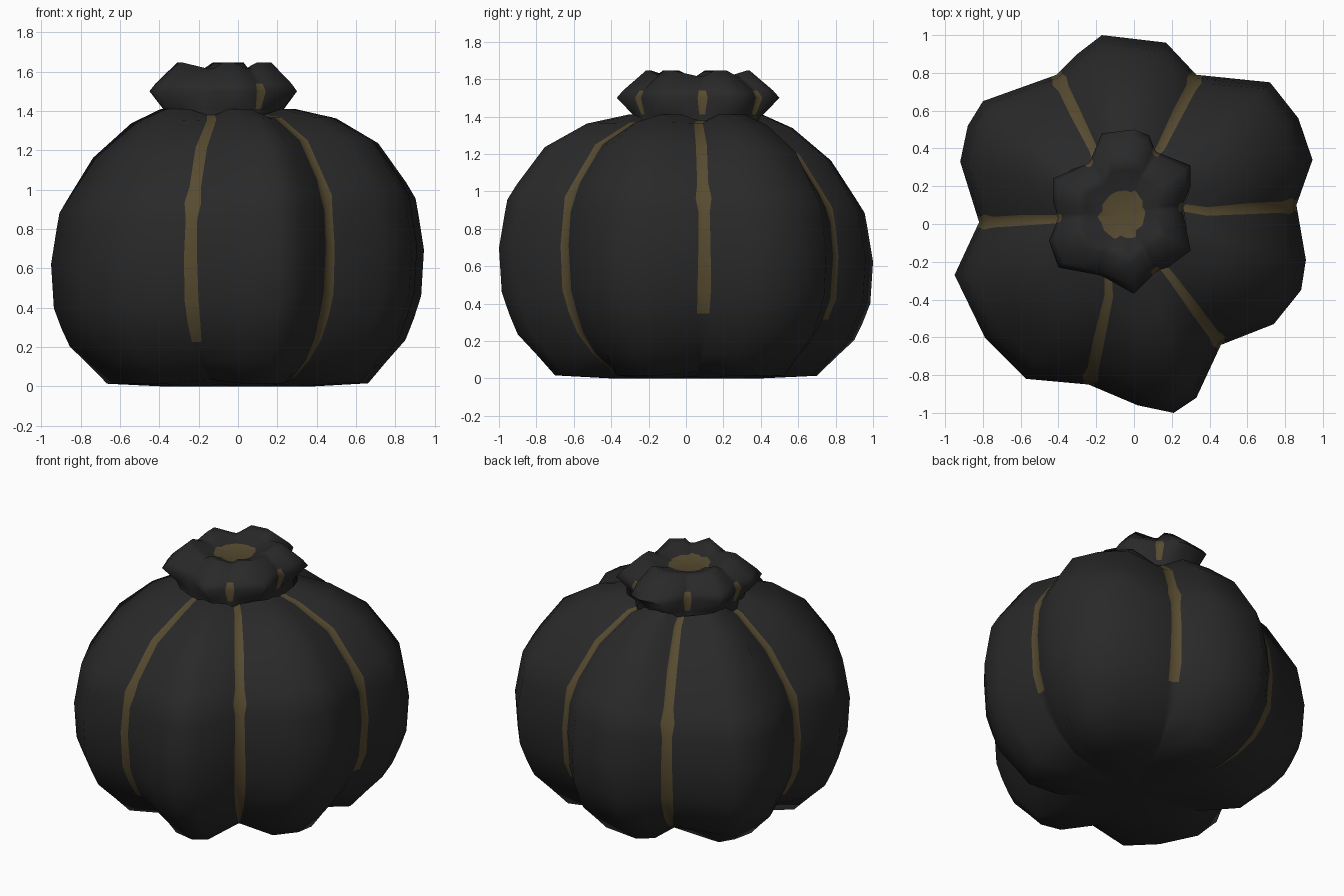
import bpy, bmesh, math
from mathutils import Vector

if "Cube" in bpy.data.objects:
    bpy.data.objects.remove(bpy.data.objects["Cube"])


def material(name, rgb):
    m = bpy.data.materials.new(name)
    m.diffuse_color = (*rgb, 1)
    m.use_nodes = True
    m.node_tree.nodes["Principled BSDF"].inputs["Base Color"].default_value = m.diffuse_color
    return m


CLOTH = material("charcoal", (0.022, 0.022, 0.022))
TRIM = material("dull brown", (0.095, 0.07, 0.03))


def loft(name, outline, creases, starts, end, rings, centre, width, tilt, cap_low, cap_top, cap_mat):
    """Stack scaled copies of a lobed outline; creases carry a narrow trim strip.
    rings: (z, lobe scale, crease scale, crease z offset, strip width factor, dx, dy)"""
    pts = [Vector(p) - Vector(centre) for p in outline]
    n = len(pts)
    # columns: (point, neighbour direction, is crease, crease number)
    cols = []
    for i, p in enumerate(pts):
        if i in creases:
            k = creases.index(i)
            a, b = (pts[i - 1] - p).normalized(), (pts[(i + 1) % n] - p).normalized()
            cols += [(p, a, 1, k), (p, Vector((0, 0)), 1, k), (p, b, 1, k)]
        else:
            cols.append((p, Vector((0, 0)), 0, -1))
    bm = bmesh.new()
    grid = []
    for z, s, g, dz, w, dx, dy in rings:
        row = []
        lean = tilt * min(1, z / .5, max(0, (1.4 - z) / .15))
        for p, d, kind, k in cols:
            q = p * (g if kind else s) + d * width * w
            side = lean * math.cos(math.atan2(p.y, p.x) + math.radians(30))
            row.append(bm.verts.new((q.x + centre[0] + dx, q.y + centre[1] + dy,
                                     z + side + (dz if kind else 0))))
        grid.append(row)
    m = len(cols)
    for r in range(len(rings) - 1):
        for c in range(m):
            e = (c + 1) % m
            f = bm.faces.new((grid[r][c], grid[r][e], grid[r + 1][e], grid[r + 1][c]))
            k = cols[c][3]
            if k >= 0 and k == cols[e][3]:
                zm = (rings[r][0] + rings[r + 1][0]) / 2
                f.material_index = int(starts[k] < zm < end)
    # close the outer ends with fans
    for use, row, flip, z, mat in ((cap_low, grid[0], True, rings[0][0], 0),
                                   (cap_top, grid[-1], False, rings[-1][0], cap_mat)):
        if not use:
            continue
        mid = sum((v.co for v in row), Vector()) / m
        mid.z = z
        hub = bm.verts.new(mid)
        for c in range(m):
            a, b = row[c], row[(c + 1) % m]
            f = bm.faces.new((b, a, hub) if flip else (a, b, hub))
            f.material_index = mat
    me = bpy.data.meshes.new(name)
    bm.to_mesh(me)
    bm.free()
    me.materials.append(CLOTH)
    me.materials.append(TRIM)
    ob = bpy.data.objects.new(name, me)
    bpy.context.collection.objects.link(ob)
    bpy.ops.object.select_all(action='DESELECT')
    ob.select_set(True)
    bpy.context.view_layer.objects.active = ob
    bpy.ops.object.shade_smooth_by_angle(angle=math.radians(70))
    return ob


# Six-lobed sack body (crease points are listed by index)
body_outline = [(.86, .10), (.945, .34), (.87, .56), (.72, .75), (.33, .79), (.17, .96), (-.17, 1.0),
                (-.30, .90), (-.41, .79), (-.80, .65), (-.88, .52), (-.92, .33), (-.82, .01),
                (-.95, -.27), (-.79, -.60), (-.57, -.82), (-.24, -.85), (.02, -.96), (.21, -1.0),
                (.33, -.92), (.46, -.64), (.74, -.53), (.885, -.35), (.91, -.19)]
body_rings = [(0.00, .40, .35, .01, .1, 0, 0),
              (0.015, .70, .60, .02, .1, 0, 0),
              (0.12, .80, .76, 0, .35, 0, 0),
              (0.22, .90, .87, 0, .75, 0, 0),
              (0.32, .945, .93, 0, 1.0, 0, 0),
              (0.43, .985, .98, 0, 1.1, 0, 0),
              (0.66, 1.0, 1.0, 0, 1.0, 0, 0),
              (0.84, .97, .98, 0, .9, 0, 0),
              (0.92, .955, .95, 0, 1.3, 0, 0),
              (1.00, .905, .90, 0, .9, 0, 0),
              (1.20, .765, .73, 0, .9, -.01, .01),
              (1.35, .55, .47, 0, .7, -.02, .02),
              (1.41, .36, .36, -.03, .6, -.05, .05)]
loft("sack_body", body_outline, [0, 4, 8, 12, 16, 20], [.3, .3, .06, .2, .25, .06], 1.4,
     body_rings, (0, 0), .034, .055, True, False, 0)

# Gathered neck flaring above the tie, with a sunken disc on top
neck_outline = [(.26, .09), (.30, .20), (.30, .31), (.12, .39), (.08, .47), (0, .50), (-.17, .48),
                (-.24, .33), (-.43, .24), (-.43, .12), (-.41, .03), (-.45, -.09), (-.40, -.23),
                (-.18, -.28), (-.09, -.32), (0, -.37), (.12, -.26), (.18, -.23), (.30, -.14)]
neck_rings = [(1.35, .80, .92, 0, .6, 0, 0),
              (1.41, .80, .90, 0, .6, 0, 0),
              (1.50, 1.0, .98, 0, 1, 0, 0),
              (1.54, .92, .92, 0, .7, 0, 0),
              (1.645, .64, .66, -.03, .5, 0, 0),
              (1.63, .52, .54, -.02, .4, 0, 0),
              (1.59, .29, .37, 0, .2, 0, -.01)]
loft("sack_neck", neck_outline, [0, 3, 7, 10, 13, 16], [1.4, 1.4, 1.4, 1.4, 9, 1.4], 1.53,
     neck_rings, (-.06, .06), .028, 0, False, True, 1)
